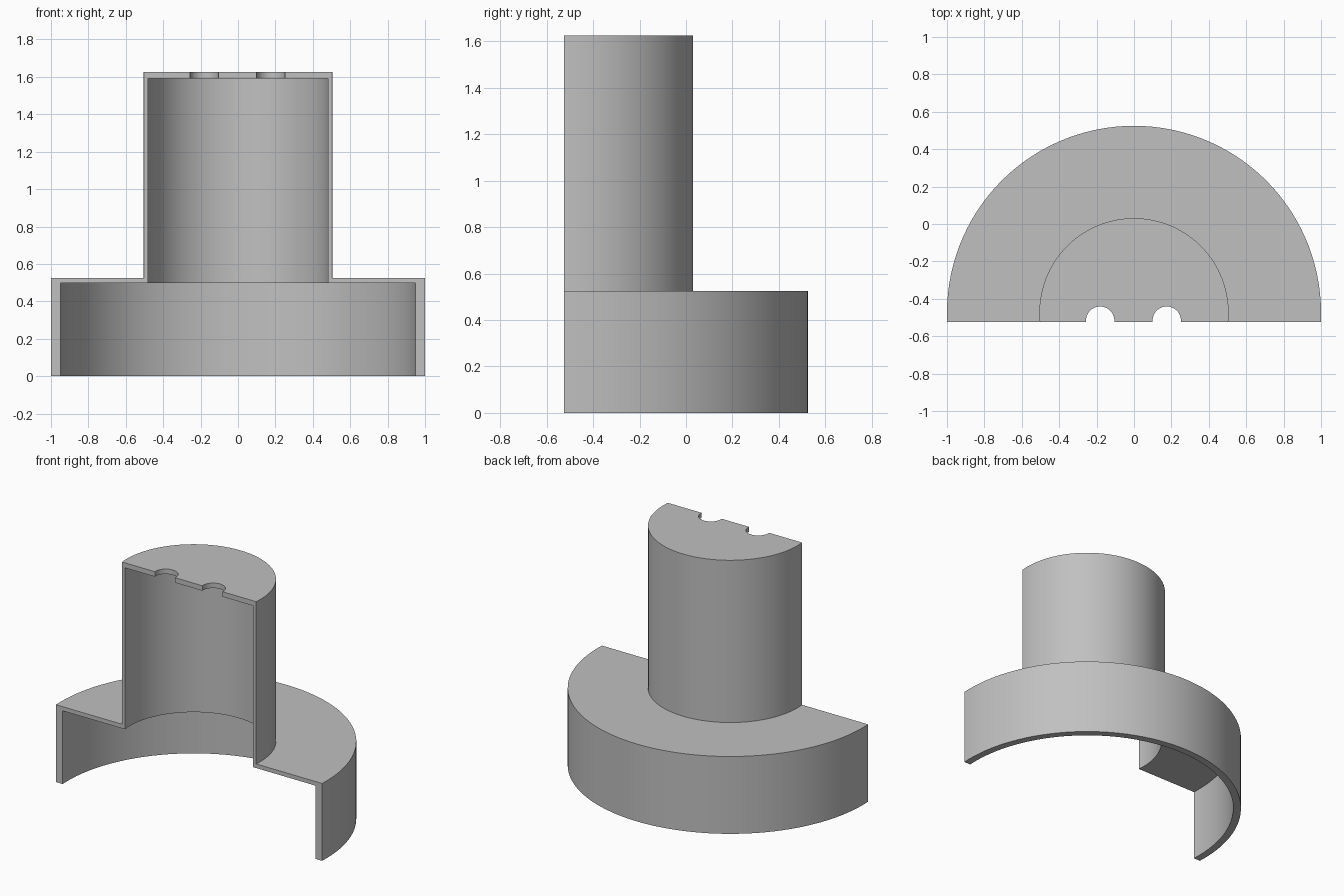
import bpy
import bmesh
import math
from mathutils import Matrix

if "Cube" in bpy.data.objects:
    bpy.data.objects.remove(bpy.data.objects["Cube"], do_unlink=True)

SEGMENTS = 120
AXIS_Y = -0.475      # centre line of the turned body
CUT_Y = -0.525       # flat section face

grey = bpy.data.materials.new("plain grey")
grey.use_nodes = True
colour = (0.53, 0.53, 0.53, 1)
grey.diffuse_color = colour
grey.node_tree.nodes["Principled BSDF"].inputs["Base Color"].default_value = colour


def add_object(name, bm):
    bmesh.ops.recalc_face_normals(bm, faces=bm.faces[:])
    mesh = bpy.data.meshes.new(name)
    bm.to_mesh(mesh)
    bm.free()
    mesh.materials.append(grey)
    obj = bpy.data.objects.new(name, mesh)
    bpy.context.collection.objects.link(obj)
    return obj


def lathe(name, profile):
    """Turn an open (radius, z) profile that starts and ends on the axis."""
    bm = bmesh.new()
    verts = [bm.verts.new((r, 0, z)) for r, z in profile]
    edges = [bm.edges.new(pair) for pair in zip(verts, verts[1:])]
    bmesh.ops.spin(bm, geom=verts + edges, cent=(0, 0, 0), axis=(0, 0, 1),
                   angle=math.tau, steps=SEGMENTS, use_merge=True)
    bmesh.ops.remove_doubles(bm, verts=bm.verts[:], dist=1e-5)
    bmesh.ops.translate(bm, verts=bm.verts[:], vec=(0, AXIS_Y, 0))
    return add_object(name, bm)


def subtract(obj, cutter):
    mod = obj.modifiers.new("cut", "BOOLEAN")
    mod.operation = "DIFFERENCE"
    mod.solver = "EXACT"
    mod.object = cutter
    bpy.context.view_layer.objects.active = obj
    bpy.ops.object.modifier_apply(modifier=mod.name)
    bpy.data.objects.remove(cutter, do_unlink=True)


# Hollow stepped shell: wide skirt, narrow neck, thin closed top
body = lathe("stepped_housing", [
    (0, 1.626), (0.506, 1.626), (0.506, 0.525), (1.0, 0.525), (1.0, 0),
    (0.95, 0), (0.95, 0.497), (0.484, 0.497), (0.484, 1.592), (0, 1.592)])

# Two round holes through the top
for x in (-0.181, 0.175):
    bm = bmesh.new()
    bmesh.ops.create_cone(bm, cap_ends=True, segments=48, radius1=0.076,
                          radius2=0.076, depth=0.3,
                          matrix=Matrix.Translation((x, -0.517, 1.6)))
    subtract(body, add_object("hole_cutter", bm))

# Section the body with a flat front plane
bm = bmesh.new()
bmesh.ops.create_cube(bm, size=4, matrix=Matrix.Translation((0, CUT_Y - 2, 1)))
subtract(body, add_object("section_cutter", bm))

# Smooth round walls with crisp edges
bpy.ops.object.select_all(action="DESELECT")
body.select_set(True)
bpy.context.view_layer.objects.active = body
bpy.ops.object.shade_smooth_by_angle(angle=math.radians(30))
